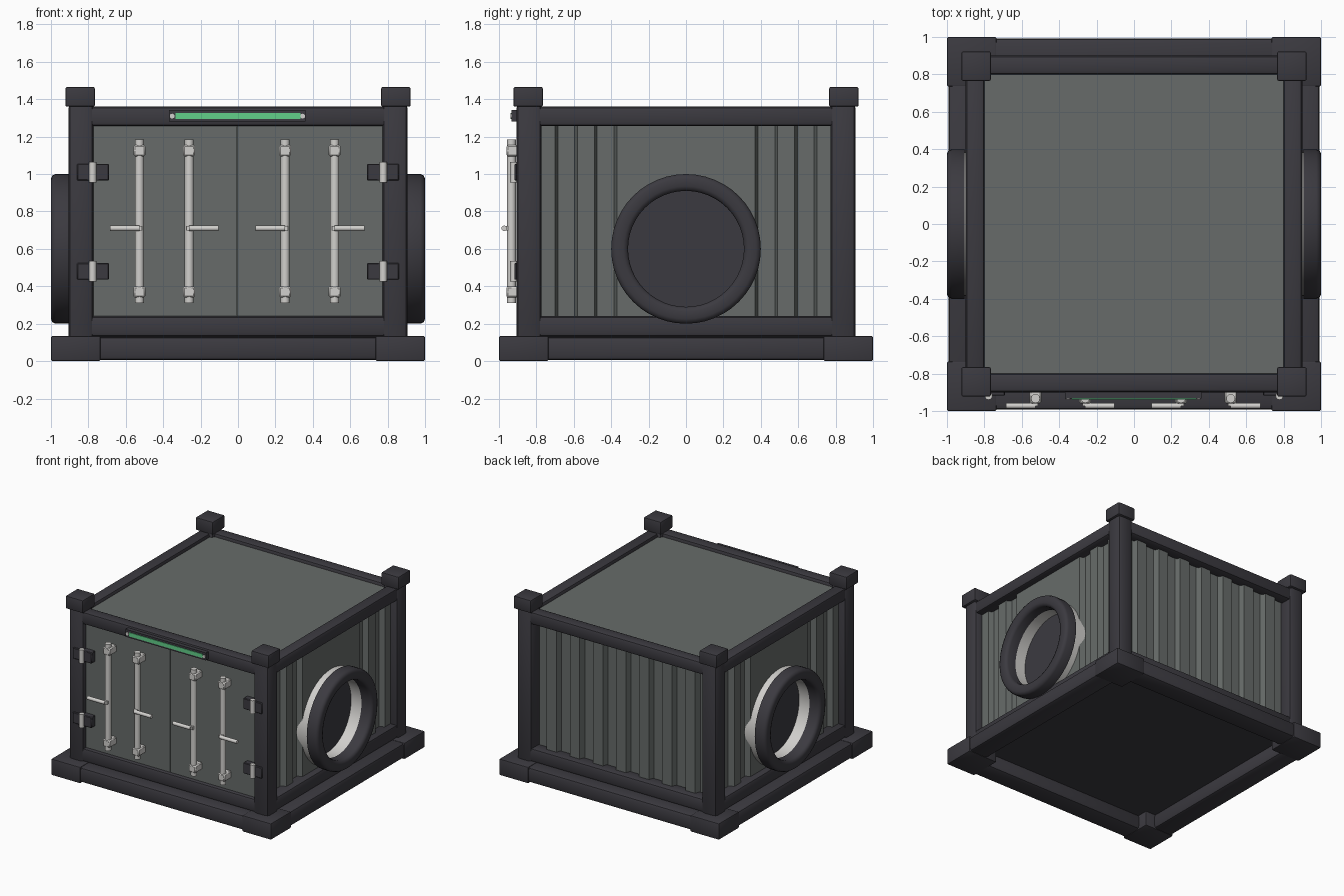
import bpy, bmesh, math
from mathutils import Matrix, Vector

if "Cube" in bpy.data.objects:
    bpy.data.objects.remove(bpy.data.objects["Cube"])


def material(name, rgb):
    m = bpy.data.materials.new(name)
    m.diffuse_color = (*rgb, 1)
    m.use_nodes = True
    m.node_tree.nodes["Principled BSDF"].inputs["Base Color"].default_value = m.diffuse_color
    return m


DARK = material("dark frame", (0.044, 0.042, 0.051))
GREY = material("grey panel", (0.135, 0.148, 0.143))
WHITE = material("light metal", (0.64, 0.63, 0.61))
GREEN = material("green light", (0.12, 0.62, 0.25))


def finish(name, bm, mat, smooth=40, recalc=True):
    if recalc:
        bmesh.ops.recalc_face_normals(bm, faces=bm.faces[:])
    me = bpy.data.meshes.new(name)
    bm.to_mesh(me)
    bm.free()
    me.materials.append(mat)
    ob = bpy.data.objects.new(name, me)
    bpy.context.collection.objects.link(ob)
    bpy.ops.object.select_all(action='DESELECT')
    ob.select_set(True)
    bpy.context.view_layer.objects.active = ob
    bpy.ops.object.shade_smooth_by_angle(angle=math.radians(smooth))
    return ob


def box(name, lo, hi, mat, bevel=0, segments=2):
    """Box between two corners, with optional rounded edges."""
    bm = bmesh.new()
    bmesh.ops.create_cube(bm, size=1)
    for v in bm.verts:
        v.co = [lo[i] + (v.co[i] + 0.5) * (hi[i] - lo[i]) for i in range(3)]
    if bevel:
        bmesh.ops.bevel(bm, geom=bm.edges[:], offset=bevel, segments=segments,
                        profile=0.5, affect='EDGES', clamp_overlap=True)
    return finish(name, bm, mat)


def rod(name, a, b, radius, mat, sides=12):
    """Cylinder between two points."""
    a, b = Vector(a), Vector(b)
    d = b - a
    bm = bmesh.new()
    bmesh.ops.create_cone(bm, cap_ends=True, segments=sides, radius1=radius,
                          radius2=radius, depth=d.length)
    rot = d.to_track_quat('Z', 'Y').to_matrix().to_4x4()
    bm.transform(Matrix.Translation((a + b) / 2) @ rot)
    return finish(name, bm, mat)


def ring(name, side, x0, x1, r_in, r_out, mat, bevel=0.0):
    """Ring around the x axis at port height, outer rim chamfered."""
    prof = [(x0, r_in), (x0, r_out)]
    if bevel:
        prof += [(x1 - bevel, r_out), (x1 - bevel * 0.3, r_out - bevel * 0.3),
                 (x1, r_out - bevel), (x1, r_in + bevel),
                 (x1 - bevel * 0.3, r_in + bevel * 0.3), (x1 - bevel, r_in)]
    else:
        prof += [(x1, r_out), (x1, r_in)]
    n = 48
    bm = bmesh.new()
    loops = []
    for k in range(n):
        t = 2 * math.pi * k / n
        loops.append([bm.verts.new((side * x, r * math.cos(t), 0.6 + r * math.sin(t)))
                      for x, r in prof])
    for k in range(n):
        p, q = loops[k], loops[(k + 1) % n]
        for j in range(len(prof)):
            i = (j + 1) % len(prof)
            bm.faces.new((p[j], p[i], q[i], q[j]))
    return finish(name, bm, mat, 50)


OUTER, INNER = 0.845, 0.80


def grooved_wall(name, centres, angle):
    """Wall facing +x with upright grooves, turned about z; wide spans stay open."""
    line = [(-0.80, OUTER)]
    for c in centres:
        line += [(c - 0.06, OUTER), (c - 0.045, INNER), (c + 0.045, INNER), (c + 0.06, OUTER)]
    line.append((0.80, OUTER))
    bm = bmesh.new()
    cols = [[bm.verts.new((x, y, z)) for z in (0.18, 1.32)] for y, x in line]
    for p, q in zip(cols, cols[1:]):
        if q[0].co.y - p[0].co.y < 0.5:
            bm.faces.new((p[0], q[0], q[1], p[1]))
    bm.transform(Matrix.Rotation(angle, 4, 'Z'))
    return finish(name, bm, GREY, 30, recalc=False)


def port_panel(name, angle):
    """Flat wall panel with a round hole for the port."""
    n = 48
    bm = bmesh.new()
    pairs = []
    for k in range(n):
        c, s = math.cos(2 * math.pi * k / n), math.sin(2 * math.pi * k / n)
        edge = (max(-0.37, min(0.37, 3 * c)), max(-0.42, min(0.72, 3 * s)))
        pairs.append([bm.verts.new((OUTER, y, 0.6 + z))
                      for y, z in ((0.35 * c, 0.35 * s), edge)])
    for k in range(n):
        p, q = pairs[k], pairs[(k + 1) % n]
        bm.faces.new((p[0], p[1], q[1], q[0]))
    bmesh.ops.remove_doubles(bm, verts=bm.verts[:], dist=0.0005)
    bm.transform(Matrix.Rotation(angle, 4, 'Z'))
    return finish(name, bm, GREY, 30, recalc=False)


# Raised floor and roof
box("floor", (-0.86, -0.86, 0.12), (0.86, 0.86, 0.15), DARK)
box("roof", (-0.81, -0.81, 1.30), (0.81, 0.81, 1.332), GREY)

# Corner feet, posts and caps
for sx in (-1, 1):
    for sy in (-1, 1):
        def corner(name, a, b, z0, z1, bev):
            xs, ys = sorted((sx * a, sx * b)), sorted((sy * a, sy * b))
            box(name, (xs[0], ys[0], z0), (xs[1], ys[1], z1), DARK, bev)
        corner("corner_foot", 0.735, 1.0, 0.0, 0.135, 0.01)
        corner("corner_post", 0.772, 0.907, 0.10, 1.38, 0.028)
        corner("corner_cap", 0.765, 0.923, 1.36, 1.466, 0.01)

# Horizontal rails on all four sides
for side in range(4):
    turn = Matrix.Rotation(side * math.pi / 2, 4, 'Z')
    for name, x0, x1, half, z0, z1, bev in (
            ("base_rail", 0.82, 0.993, 0.80, 0.005, 0.13, 0.025),
            ("lower_rail", 0.79, 0.90, 0.80, 0.13, 0.24, 0.02),
            ("upper_rail", 0.80, 0.90, 0.80, 1.257, 1.36, 0.02)):
        box(name, (x0, -half, z0), (x1, half, z1), DARK, bev).data.transform(turn)

# Grooved side walls and back wall
for name, angle in (("right", 0), ("left", math.pi)):
    grooved_wall(name + "_wall", (-0.64, -0.43, 0.43, 0.64), angle)
    port_panel(name + "_port_panel", angle)
grooved_wall("back_wall", [-0.735 + 0.21 * k for k in range(8)], math.pi / 2)

# Round side ports
for s in (-1, 1):
    ring("port_sleeve", s, 0.79, 0.92, 0.315, 0.385, WHITE)
    ring("port_ring", s, 0.905, 1.0, 0.31, 0.40, DARK, 0.025)
    rod("port_disc", (s * 0.78, 0, 0.6), (s * 0.808, 0, 0.6), 0.33, DARK, 48)

# Double doors with a narrow seam
for lo, hi in ((-0.78, -0.0075), (-0.0045, 0.78)):
    box("door", (lo, -0.87, 0.22), (hi, -0.84, 1.28), GREY)

# Locking rods with brackets and handles
for x, d in ((-0.527, -1), (-0.261, 1), (0.252, -1), (0.517, 1)):
    rod("lock_rod", (x, -0.933, 0.31), (x, -0.933, 1.185), 0.024, WHITE)
    for z in (0.37, 1.125):
        box("rod_bracket", (x - 0.032, -0.96, z - 0.03), (x + 0.032, -0.865, z + 0.03),
            WHITE, 0.008, 1)
    rod("rod_handle", (x, -0.972, 0.71), (x + d * 0.158, -0.972, 0.71), 0.015, WHITE)
    box("handle_mount", (x - 0.015, -0.972, 0.697), (x + 0.015, -0.93, 0.723), WHITE)

# Door hinges
for s in (-1, 1):
    for z in (0.48, 1.01):
        xs = sorted((s * 0.69, s * 0.86))
        box("hinge_plate", (xs[0], -0.918, z - 0.045), (xs[1], -0.865, z + 0.045),
            DARK, 0.005, 1)
        rod("hinge_pin", (s * 0.777, -0.92, z - 0.055), (s * 0.777, -0.92, z + 0.055),
            0.02, WHITE)

# Light bar above the doors
box("light_housing", (-0.37, -0.932, 1.28), (0.36, -0.89, 1.342), DARK)
box("light_strip", (-0.335, -0.937, 1.294), (0.335, -0.93, 1.326), GREEN)
for x in (-0.352, 0.346):
    rod("light_end", (x, -0.92, 1.31), (x, -0.938, 1.31), 0.013, WHITE)
